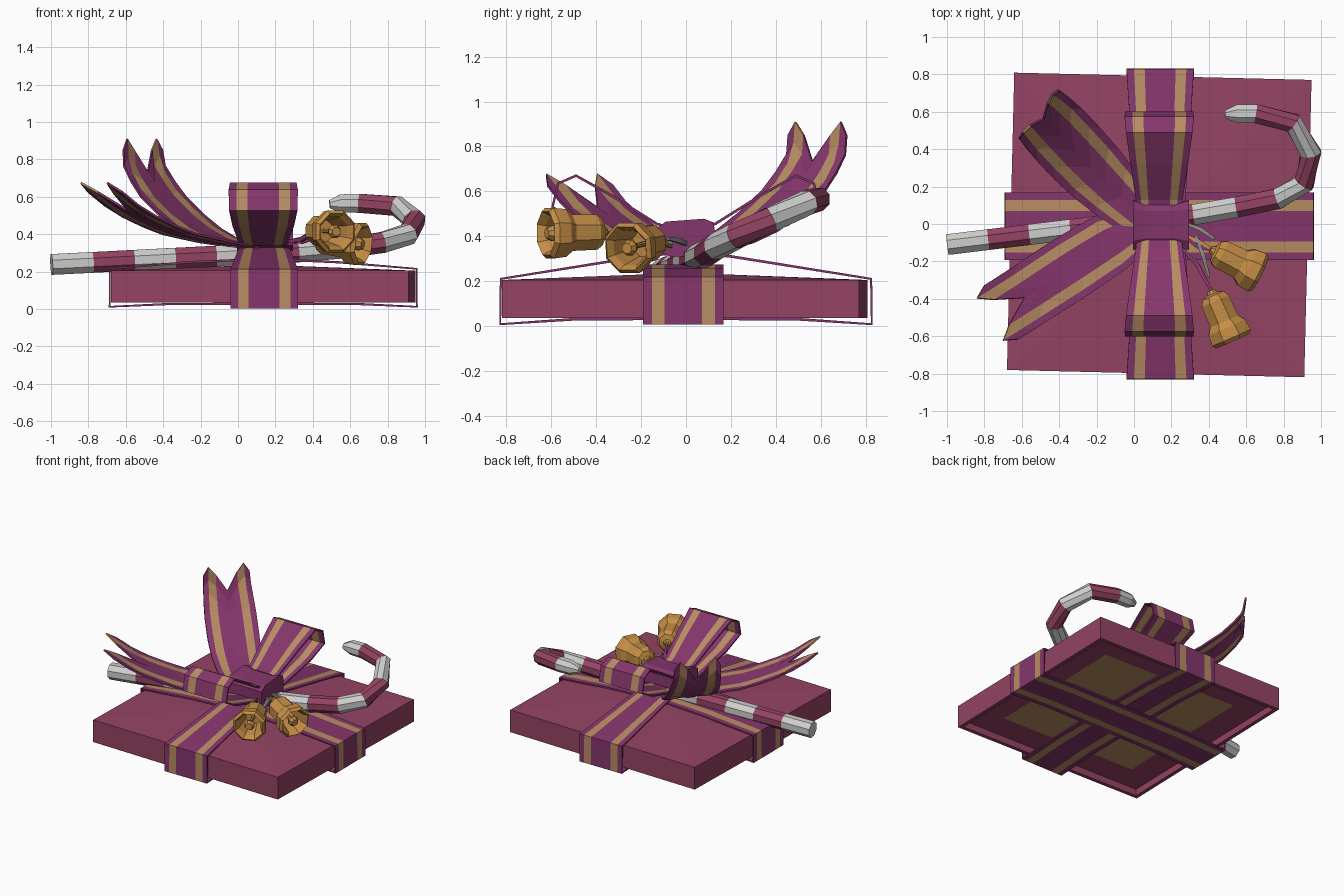
import bpy, bmesh, math
from mathutils import Vector, Matrix

if "Cube" in bpy.data.objects:
    bpy.data.objects.remove(bpy.data.objects["Cube"])


def mat(name, rgb):
    m = bpy.data.materials.new(name)
    m.diffuse_color = (*rgb, 1)
    m.use_nodes = True
    m.node_tree.nodes["Principled BSDF"].inputs["Base Color"].default_value = m.diffuse_color
    return m


CRIMSON = mat("crimson", (0.30, 0.057, 0.127))
PURPLE = mat("purple", (0.235, 0.037, 0.15))
TAN = mat("tan", (0.48, 0.265, 0.125))
GOLD = mat("gold", (0.56, 0.27, 0.06))
WHITE = mat("off_white", (0.62, 0.62, 0.61))
GREY = mat("grey", (0.25, 0.25, 0.25))


def finish(bm, name, mats):
    bmesh.ops.recalc_face_normals(bm, faces=bm.faces)
    me = bpy.data.meshes.new(name)
    bm.to_mesh(me)
    bm.free()
    for m in mats:
        me.materials.append(m)
    ob = bpy.data.objects.new(name, me)
    bpy.context.collection.objects.link(ob)
    return ob


COLS = [0, 0.11, 0.27, 0.5, 0.73, 0.89, 1]


def ribbon(name, grid, closed=False):
    """Striped sheet from rows of 7 points, tan in columns 1 and 4."""
    bm = bmesh.new()
    rows = [[bm.verts.new(p) for p in row] for row in grid]
    n = len(rows)
    for i in range(n if closed else n - 1):
        a, b = rows[i], rows[(i + 1) % n]
        for c in range(6):
            f = bm.faces.new((a[c], a[c + 1], b[c + 1], b[c]))
            f.material_index = 1 if c in (1, 4) else 0
    ob = finish(bm, name, [PURPLE, TAN])
    s = ob.modifiers.new("thickness", 'SOLIDIFY')
    s.thickness, s.offset = 0.012, 0
    return ob


def row(center, half):
    c, h = Vector(center), Vector(half)
    return [c + h * (2 * t - 1) for t in COLS]


def tube(name, rings, sides, mats, idx=None):
    """Rings of (point, direction, radius) joined by flat faces and capped."""
    bm = bmesh.new()
    loops = []
    for p, d, r in rings:
        q = Vector(d).to_track_quat('Z', 'Y')
        loops.append([bm.verts.new(Vector(p) + q @ Vector((
            r * math.cos(2 * math.pi * (k + .5) / sides),
            r * math.sin(2 * math.pi * (k + .5) / sides), 0))) for k in range(sides)])
    for i in range(len(loops) - 1):
        a, b = loops[i], loops[i + 1]
        for k in range(sides):
            j = (k + 1) % sides
            f = bm.faces.new((a[k], a[j], b[j], b[k]))
            f.material_index = idx[i] if idx else 0
    bm.faces.new(loops[0])
    f = bm.faces.new(loops[-1])
    f.material_index = idx[-1] if idx else 0
    return finish(bm, name, mats)


def path_tube(name, pts, radii, sides, mats, idx=None):
    pts = [Vector(p) for p in pts]
    n = len(pts)
    rings = [(pts[i], pts[min(i + 1, n - 1)] - pts[max(i - 1, 0)], radii[i]) for i in range(n)]
    return tube(name, rings, sides, mats, idx)


CX = 0.135  # centre of the lid in x

# Lid: shallow box with a slightly peaked top and a recessed underside
bm = bmesh.new()
bmesh.ops.create_cube(bm, size=1, matrix=Matrix.Translation((CX, -0.005, 0.12))
                      @ Matrix.Rotation(math.radians(-1.4), 4, 'Z')
                      @ Matrix.Diagonal((1.59, 1.59, 0.17, 1)))
bm.faces.ensure_lookup_table()
bm.normal_update()
top = max(bm.faces, key=lambda f: f.calc_center_median().z)
bot = min(bm.faces, key=lambda f: f.calc_center_median().z)
peak = bmesh.ops.poke(bm, faces=[top])["verts"][0]
peak.co.z = 0.237
bmesh.ops.inset_region(bm, faces=[bot], thickness=0.04)
bmesh.ops.inset_region(bm, faces=[bot], thickness=0.001)
for v in bot.verts:
    v.co.z += 0.05
bmesh.ops.inset_region(bm, faces=[bot], thickness=0.28)
bot.material_index = 1
finish(bm, "lid", [CRIMSON, TAN])

# Ribbons wrapped round the lid
half_y = [(0.2, .31, .14), (0.825, .21, .18), (0.828, .008, .18), (0.5, .03, .18)]
loop_y = ([(0, .33, .125)] + half_y + [(0, .033, .18)]
          + [(-y, z, w) for y, z, w in reversed(half_y)])
ribbon("ribbon_front_to_back",
       [row((CX + .005, y, z), (w, 0, 0)) for y, z, w in loop_y], True)
half_x = [(0.4, .25), (0.82, .215), (0.822, .012), (0.5, .027)]
loop_x = [(0, .268)] + half_x + [(0, .028)] + [(-x, z) for x, z in reversed(half_x)]
ribbon("ribbon_left_to_right",
       [row((CX + x, -0.012, z), (0, .18, 0)) for x, z in loop_x], True)

# Bow loops, front and back
bow = [(.08, .44, .12), (.13, .455, .125), (.33, .58, .155), (.49, .67, .178),
       (.57, .635, .185), (.595, .53, .183), (.45, .45, .165), (.13, .345, .125), (.05, .34, .12)]
for s, nm in ((-1, "front"), (1, "back")):
    ribbon("bow_loop_" + nm, [row((CX, s * y, z), (w, 0, 0)) for y, z, w in bow])

# Knot: waisted block across the middle
bm = bmesh.new()
prof = [(-.14, .34), (-.14, .43), (-.09, .465), (.08, .478), (.125, .46), (.13, .35), (.06, .31), (-.07, .31)]
rings = []
for x, k in ((-0.005, 1), (0.06, .86), (0.22, .86), (0.295, 1)):
    rings.append([bm.verts.new((x, y * k, .39 + (z - .39) * k)) for y, z in prof])
for a, b in zip(rings, rings[1:]):
    for k in range(8):
        bm.faces.new((a[k], a[(k + 1) % 8], b[(k + 1) % 8], b[k]))
bm.faces.new(rings[0])
bm.faces.new(rings[-1])
finish(bm, "knot", [PURPLE])

# Tails with forked ends: each column stops at its own length
REACH = [0.92, 1.0, 0.92, 0.76, 0.92, 1.0, 0.92]


def tail(name, centres, halves):
    def at(pts, s):
        u = s * (len(pts) - 1)
        i = min(int(u), len(pts) - 2)
        return Vector(pts[i]).lerp(Vector(pts[i + 1]), u - i)
    grid = []
    for r in range(9):
        f = r / 8
        grid.append([at(centres, f * e) + at(halves, f * e) * (2 * t - 1)
                     for t, e in zip(COLS, REACH)])
    ribbon(name, grid)


tail("tail_back",
     [(.08, .0, .33), (-.08, .15, .36), (-.25, .32, .45), (-.42, .5, .62), (-.5, .58, .76), (-.515, .59, .91)],
     [(.07, .09, 0), (.1, .12, 0), (.12, .14, 0), (.12, .14, 0), (.11, .13, 0), (.1, .13, 0)])
tail("tail_front",
     [(.05, .0, .33), (-.13, -.1, .36), (-.35, -.24, .41), (-.58, -.39, .52), (-.77, -.51, .675)],
     [(.06, -.09, 0), (.09, -.14, 0), (.09, -.15, 0), (.09, -.145, 0), (.09, -.145, 0)])

# Candy cane: octagonal tube in alternating bands
a, b = Vector((-0.997, -.11, .238)), Vector((.32, .05, .305))
pts = [a.lerp(b, i / 6) for i in range(7)]
pts += [(.55, .09, .325), (.77, .135, .355), (.91, .22, .40), (.945, .38, .475),
        (.85, .54, .55), (.65, .59, .565), (.55, .59, .565), (.49, .585, .56)]
path_tube("candy_cane", pts, [.06] * 11 + [.057, .055, .052, .024], 8,
          [WHITE, CRIMSON], [i % 2 for i in range(13)] + [0])

# Bells: eight-sided cups with a hollow mouth and a clapper
BELL = [(0, .02), (.02, .03), (.03, .065), (.06, .085), (.18, .088), (.215, .115),
        (.275, .122), (.295, .105), (.26, .085), (.12, .06)]
CLAPPER = [(.12, .012), (.23, .012), (.24, .03), (.265, .038), (.29, .025)]
for nm, start, mouth in (("right", (.41, -.135, .38), (.67, -.265, .345)),
                         ("front", (.41, -.355, .42), (.53, -.63, .413))):
    p = Vector(start)
    d = (Vector(mouth) - p).normalized()
    for part, profile in (("bell_", BELL), ("clapper_", CLAPPER)):
        tube(part + nm, [(p + d * h, d, r) for h, r in profile], 8, [GOLD])

# Cords tying the bells to the knot
for nm, m, cord in (
        ("right", PURPLE, [(.25, -.05, .37), (.34, -.12, .36), (.42, -.14, .38)]),
        ("front", PURPLE, [(.25, -.12, .36), (.34, -.22, .37), (.42, -.37, .42)]),
        ("grey_upper", GREY, [(.26, .01, .36), (.36, -.03, .38), (.43, -.08, .39)]),
        ("grey_lower", GREY, [(.33, -.06, .37), (.37, -.17, .39), (.40, -.28, .38)]),
        ("gold", GOLD, [(.27, -.06, .35), (.34, -.09, .37), (.41, -.13, .38)])):
    path_tube("cord_" + nm, cord, [.01, .016, .01], 4, [m])
